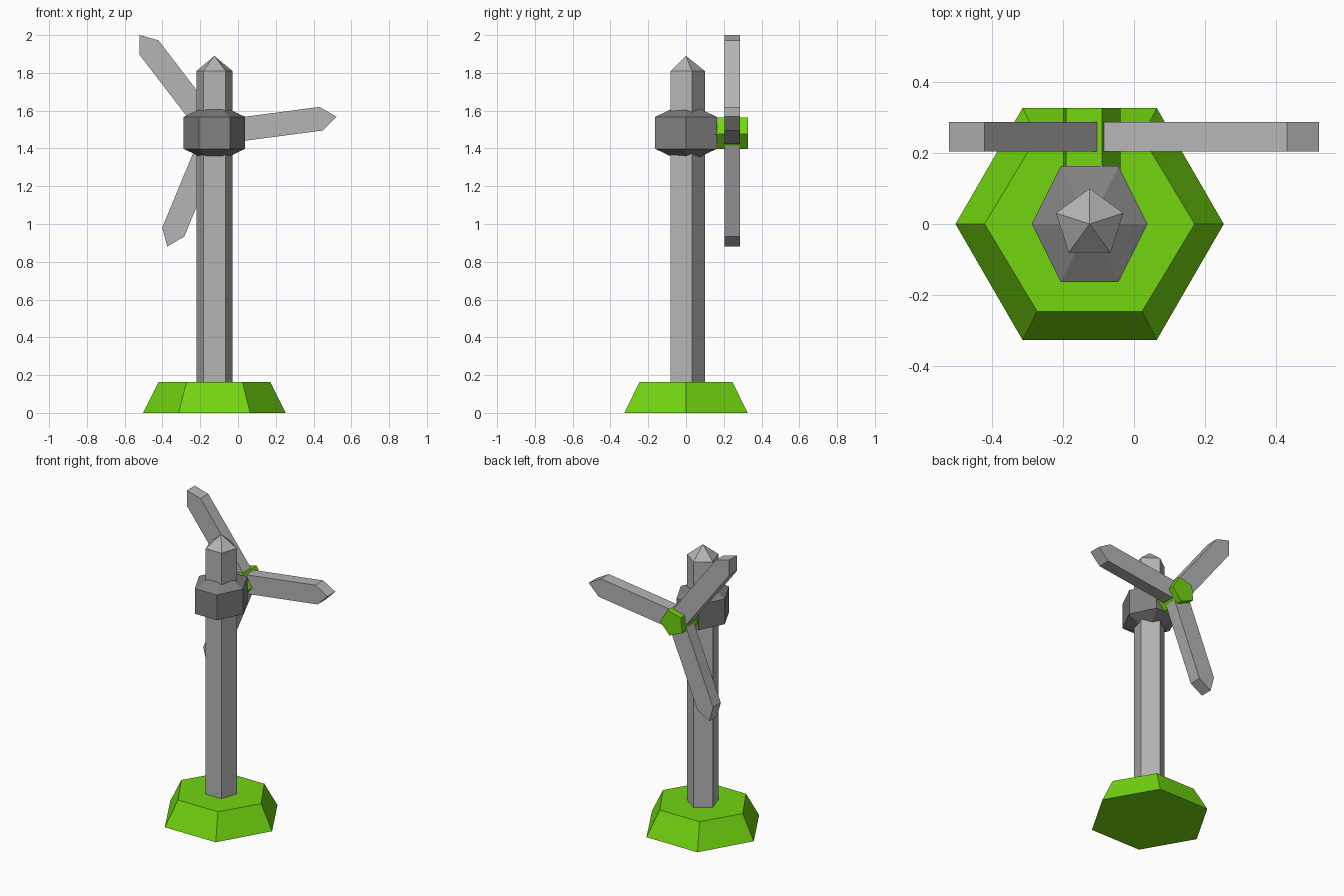
import bpy, bmesh, math

if "Cube" in bpy.data.objects:
    bpy.data.objects.remove(bpy.data.objects["Cube"])

AX = -0.125      # tower axis in x
HUB_Z = 1.483    # rotor axis height


def material(name, rgb):
    m = bpy.data.materials.new(name)
    m.diffuse_color = (*rgb, 1)
    m.use_nodes = True
    m.node_tree.nodes["Principled BSDF"].inputs["Base Color"].default_value = m.diffuse_color
    return m


GREEN = material("green", (0.17, 0.665, 0.005))
LIGHT = material("light grey", (0.46, 0.46, 0.46))
DARK = material("dark grey", (0.22, 0.22, 0.22))


def make(name, rings, mat):
    """Skin a stack of rings; a one-point ring becomes a tip, others get caps."""
    bm = bmesh.new()
    loops = [[bm.verts.new(p) for p in r] for r in rings]
    for a, b in zip(loops, loops[1:]):
        n = max(len(a), len(b))
        for i in range(n):
            j = (i + 1) % n
            quad = [a[i % len(a)], a[j % len(a)], b[j % len(b)], b[i % len(b)]]
            bm.faces.new(list(dict.fromkeys(quad)))
    for cap in (loops[0], loops[-1]):
        if len(cap) > 2:
            bm.faces.new(cap)
    bmesh.ops.recalc_face_normals(bm, faces=bm.faces[:])
    me = bpy.data.meshes.new(name)
    bm.to_mesh(me)
    bm.free()
    me.materials.append(mat)
    bpy.context.collection.objects.link(bpy.data.objects.new(name, me))


def polygon(n, r, start=0):
    return [(r * math.cos(math.radians(start + 360 * i / n)),
             r * math.sin(math.radians(start + 360 * i / n))) for i in range(n)]


def hexagon(rx, ry, z):
    return [(AX + x * rx, y * ry / math.sin(math.pi / 3), z) for x, y in polygon(6, 1)]


# Hexagonal tapered base
make("base", [hexagon(0.378, 0.327, 0), hexagon(0.296, 0.246, 0.163)], GREEN)

# Five-sided tower with pointed roof
make("tower", [[(AX + x, y, z) for x, y in polygon(5, 0.1, 90)] for z in (0.1, 1.81)]
     + [[(AX, 0, 1.89)]], LIGHT)

# Hexagonal collar sloping in towards the tower
make("collar", [[(AX, 0, 1.32)], hexagon(0.163, 0.163, 1.398),
                hexagon(0.163, 0.163, 1.567), [(AX, 0, 1.645)]], DARK)

# Five-sided rotor hub
make("rotor_hub", [[(AX + x, y, HUB_Z + z) for x, z in polygon(5, 0.0875, -5)]
                   for y in (0.12, 0.327)], GREEN)

# Three pointed blades
OUTLINE = [(0.048, -0.063), (0.569, -0.063), (0.652, 0), (0.569, 0.063), (0.048, 0.063)]
for k in range(3):
    a = math.radians(7.5 + 120 * k)
    c, s = math.cos(a), math.sin(a)
    make(f"blade_{k + 1}", [[(AX + u * c - v * s, y, HUB_Z + u * s + v * c)
                             for u, v in OUTLINE] for y in (0.204, 0.287)], LIGHT)
